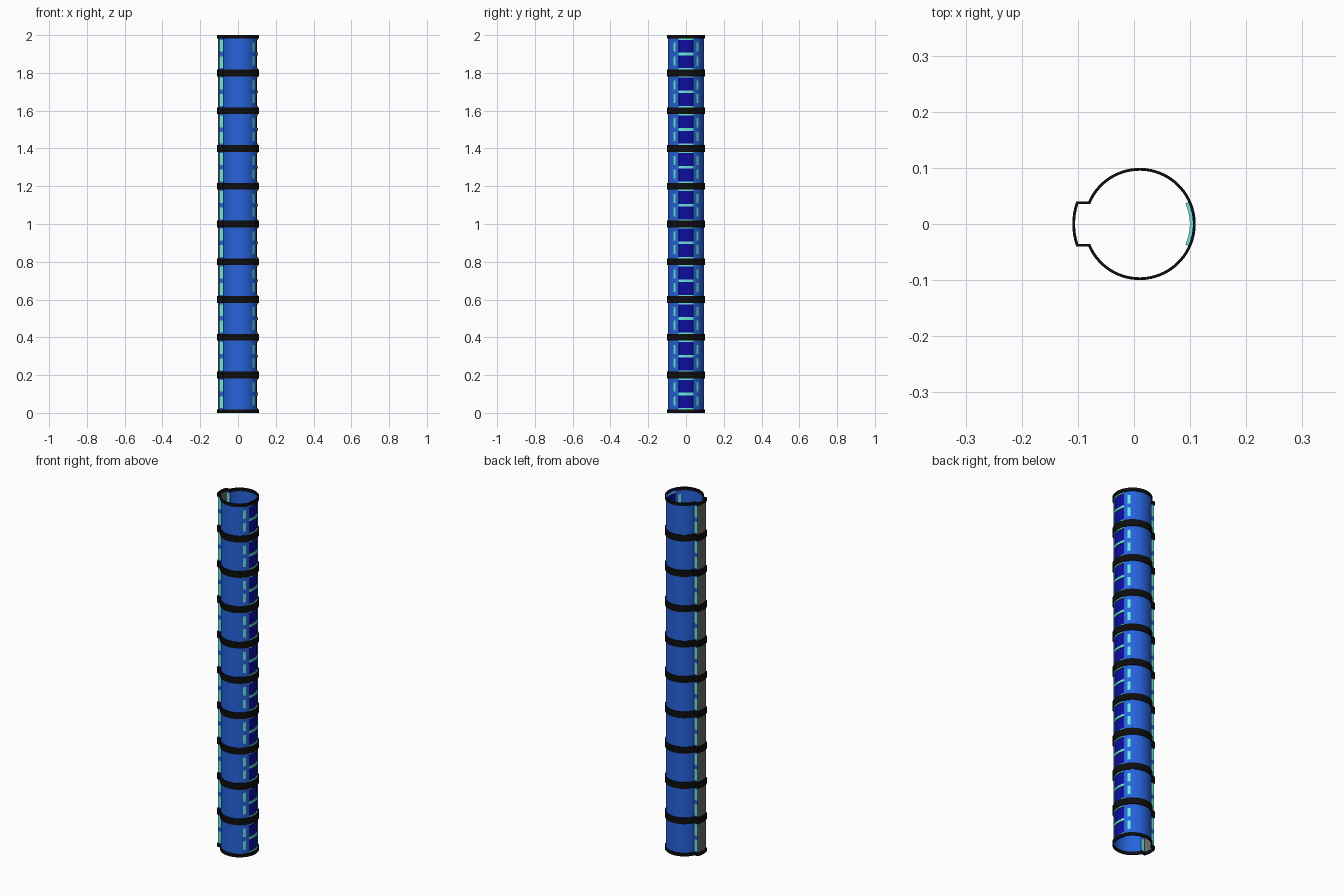
import bpy, bmesh
from math import sin, cos, asin, pi

cube = bpy.data.objects.get("Cube")
if cube:
    bpy.data.objects.remove(cube)

CX = 0.01            # tube axis
SEGMENTS, SEG_H = 10, 0.2
PANEL = 0.42         # half angle of the recessed ladder panel


def material(name, rgb):
    m = bpy.data.materials.new(name)
    m.use_nodes = True
    m.diffuse_color = (*rgb, 1)
    m.node_tree.nodes["Principled BSDF"].inputs["Base Color"].default_value = (*rgb, 1)
    return m


BLUE = material("blue", (0.02, 0.125, 0.72))
NAVY = material("navy", (0.004, 0.004, 0.36))
CYAN = material("cyan", (0.15, 0.8, 0.71))
GREY = material("grey", (0.15, 0.15, 0.15))
BLACK = material("black", (0.004, 0.004, 0.004))


def polar(r, a):
    return (CX + r * cos(a), r * sin(a))


def arc(r, a, b, n):
    return [polar(r, a + (b - a) * i / n) for i in range(n + 1)]


def lerp(p, q, t):
    return tuple(u + (v - u) * t for u, v in zip(p, q))


def finish(name, bm, mats):
    mesh = bpy.data.meshes.new(name)
    bm.to_mesh(mesh)
    bm.free()
    for m in mats:
        mesh.materials.append(m)
    obj = bpy.data.objects.new(name, mesh)
    bpy.context.collection.objects.link(obj)
    return obj


def band(name, inner, outer, z0, z1, mat, closed):
    """Solid strip between two matching outlines."""
    bm = bmesh.new()
    rows = [[bm.verts.new((*p, z)) for p in line]
            for line, z in ((inner, z0), (outer, z0), (outer, z1), (inner, z1))]
    n = len(inner)
    for i in range(n if closed else n - 1):
        j = (i + 1) % n
        for k in range(4):
            a, b = rows[k], rows[(k + 1) % 4]
            bm.faces.new((a[i], a[j], b[j], b[i]))
    if not closed:
        for i in (0, n - 1):
            bm.faces.new([r[i] for r in rows])
    bmesh.ops.recalc_face_normals(bm, faces=bm.faces)
    return finish(name, bm, [mat])


def collar_outline(r, bump_r, half_w):
    """Circle with a raised bump on the -x side."""
    a, b = pi - asin(half_w / r), pi - asin(half_w / bump_r)
    return arc(r, -a, a, 60) + arc(bump_r, b, 2 * pi - b, 8)


# Tube wall: half profile as (points, kind) runs, then mirrored across y
R, BUMP_R, HALF_W = 0.0955, 0.1155, 0.0375
bump_in, bump_out = pi - asin(HALF_W / R), pi - asin(HALF_W / BUMP_R)
foot, lip = polar(R, bump_in), polar(BUMP_R, bump_out)
runs = [
    (arc(0.09, 0, PANEL, 5), "panel"),
    ([polar(0.09, PANEL), polar(R, PANEL)], "plain"),
    (arc(R, PANEL, 0.62, 2), "plain"),
    (arc(R, 0.62, 0.78, 2), "dash"),
    (arc(R, 0.78, bump_in, 20), "plain"),
    ([foot, lerp(foot, lip, 0.12)], "plain"),
    ([lerp(foot, lip, 0.12), lerp(foot, lip, 0.92)], "side_dash"),
    ([lerp(foot, lip, 0.92), lip], "plain"),
    (arc(BUMP_R, bump_out, pi, 4), "spine"),
]
# z levels inside a segment, measured from its middle
LEVELS = (-0.1, -0.075, -0.06, -0.012, 0.012, 0.06, 0.075, 0.1)
DASH_REACH = {"dash": 0.06, "side_dash": 0.075}
MATS = [BLUE, NAVY, CYAN, GREY]


def wall_index(kind, z):
    if kind in DASH_REACH:
        return 2 if 0.012 < abs(z) < DASH_REACH[kind] else 0
    return {"plain": 0, "panel": 1, "spine": 3}[kind]


bm = bmesh.new()
for s in range(SEGMENTS):
    mid = (s + 0.5) * SEG_H
    for z0, z1 in zip(LEVELS, LEVELS[1:]):
        for points, kind in runs:
            for p, q in zip(points, points[1:]):
                for side in (1, -1):
                    corners = [(p, z0), (q, z0), (q, z1), (p, z1)][::side]
                    f = bm.faces.new([bm.verts.new((x, side * y, mid + z))
                                      for (x, y), z in corners])
                    f.material_index = wall_index(kind, (z0 + z1) / 2)
bmesh.ops.remove_doubles(bm, verts=bm.verts, dist=0.00005)
finish("tube_wall", bm, MATS)

# Ladder rungs on the recessed panel: bottom, middle and top of each segment
rung_in, rung_out = arc(0.0895, -PANEL, PANEL, 10), arc(0.095, -PANEL, PANEL, 10)
for s in range(SEGMENTS):
    mid = (s + 0.5) * SEG_H
    for label, lo, hi in (("lower", -0.088, -0.075), ("middle", -0.007, 0.007),
                          ("upper", 0.075, 0.088)):
        band(f"rung_{label}_{s + 1}", rung_in, rung_out, mid + lo, mid + hi, CYAN, False)

# Black collars at every joint, half height at the two ends
collar_in = collar_outline(0.095, 0.115, 0.036)
collar_out = collar_outline(0.1, 0.12, 0.04)
for i in range(SEGMENTS + 1):
    z = i * SEG_H
    band(f"collar_{i}", collar_in, collar_out,
         max(0, z - 0.018), min(SEGMENTS * SEG_H, z + 0.018), BLACK, True)
